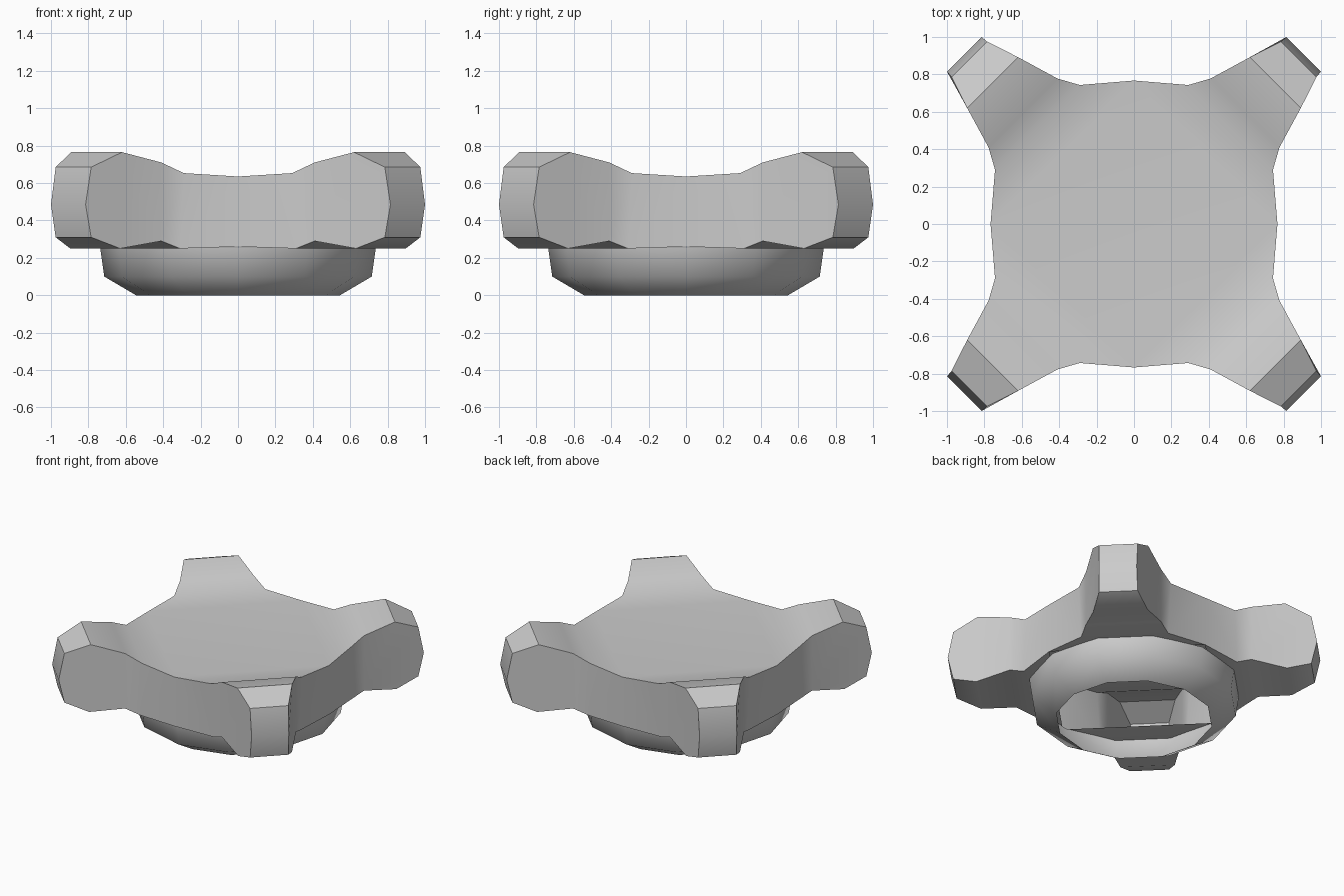
import bpy, bmesh, math
from mathutils import Matrix

if "Cube" in bpy.data.objects:
    bpy.data.objects.remove(bpy.data.objects["Cube"])


def finish(bm, name, angle):
    bmesh.ops.remove_doubles(bm, verts=bm.verts, dist=0.002)
    bmesh.ops.recalc_face_normals(bm, faces=bm.faces)
    # open shells: make sure normals point outwards
    if sum(f.normal.dot(f.calc_center_median()) * f.calc_area()
           for f in bm.faces if abs(f.normal.z) < 0.5) < 0:
        bmesh.ops.reverse_faces(bm, faces=bm.faces)
    me = bpy.data.meshes.new(name)
    bm.to_mesh(me)
    bm.free()
    ob = bpy.data.objects.new(name, me)
    bpy.context.collection.objects.link(ob)
    bpy.ops.object.select_all(action='DESELECT')
    ob.select_set(True)
    bpy.context.view_layer.objects.active = ob
    bpy.ops.object.shade_smooth_by_angle(angle=math.radians(angle))
    return ob


# Hollow four-armed body: one half-wall outline, read top -> tip -> bottom.
# It is paired with its reflection across the diagonal to make each arm.
profile = [
    (0.0, 0.767, 0.635), (0.29, 0.743, 0.653), (0.41, 0.778, 0.71),
    (0.62, 0.892, 0.765), (0.785, 0.975, 0.685), (0.815, 1.0, 0.485),
    (0.785, 0.975, 0.31), (0.63, 0.897, 0.25), (0.41, 0.778, 0.29),
    (0.31, 0.738, 0.25), (0.0, 0.767, 0.26),
]
bm = bmesh.new()
centre = bm.verts.new((0, 0, 0.633))
for k in range(4):
    turn = Matrix.Rotation(math.radians(90 * k), 3, 'Z')
    a = [bm.verts.new(turn @ bm.verts.new((x, y, z)).co) for x, y, z in profile]
    b = [bm.verts.new(turn @ bm.verts.new((y, x, z)).co) for x, y, z in profile]
    n = len(profile)
    # top, rounded tip and underside of the arm
    for i in range(n - 1):
        bm.faces.new((a[i], a[i + 1], b[i + 1], b[i]))
    # side walls
    for s in (a, b):
        bm.faces.new((s[0], s[1], s[-2], s[-1]))
        bm.faces.new((s[1], s[2], s[-3], s[-2]))
        bm.faces.new(s[2:-2])
    # dished top panel
    bm.faces.new((centre, a[0], b[0]))
loose = [v for v in bm.verts if not v.link_faces]
bmesh.ops.delete(bm, geom=loose, context='VERTS')
finish(bm, "four_armed_body", 35)

# Open bowl-shaped collar underneath
SIDES = 12
rings = []
bm = bmesh.new()
for r, z in ((0.545, 0.0), (0.715, 0.1), (0.737, 0.255)):
    rings.append([bm.verts.new((r * math.cos(2 * math.pi * i / SIDES),
                                r * math.sin(2 * math.pi * i / SIDES), z))
                  for i in range(SIDES)])
for lo, hi in zip(rings, rings[1:]):
    for i in range(SIDES):
        j = (i + 1) % SIDES
        bm.faces.new((lo[i], lo[j], hi[j], hi[i]))
finish(bm, "lower_collar", 60)
